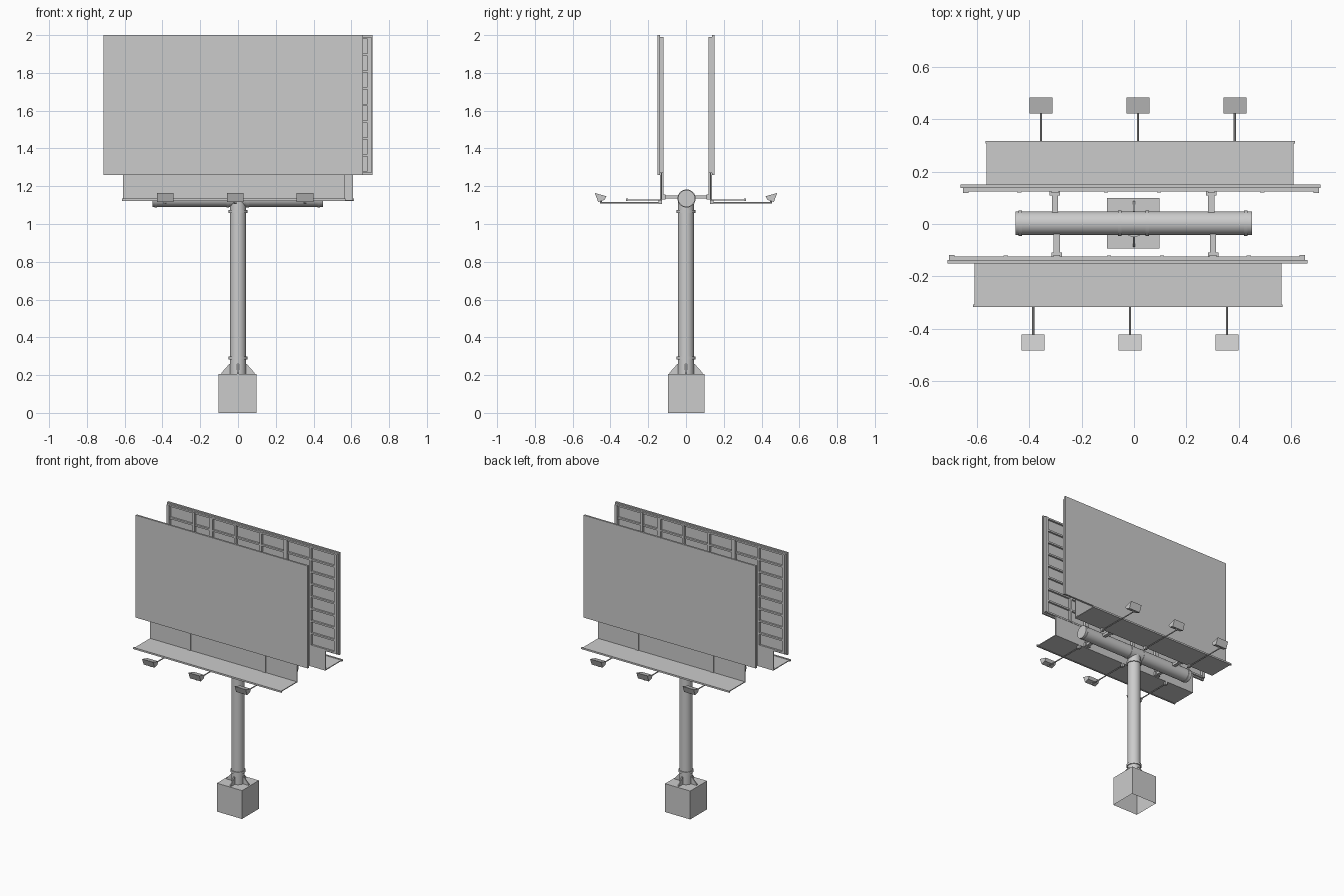
import bpy, bmesh, math
from mathutils import Matrix, Vector

cube = bpy.data.objects.get("Cube")
if cube:
    bpy.data.objects.remove(cube, do_unlink=True)

GREY = (0.6, 0.6, 0.6, 1)
mat = bpy.data.materials.new("light grey")
mat.use_nodes = True
mat.diffuse_color = GREY
mat.node_tree.nodes["Principled BSDF"].inputs["Base Color"].default_value = GREY


def finish(name, bm, turn=False, smooth=False):
    """Turn a bmesh into an object; turn swings it half way round z."""
    if turn:
        bm.transform(Matrix.Rotation(math.pi, 4, 'Z'))
    bmesh.ops.recalc_face_normals(bm, faces=bm.faces)
    mesh = bpy.data.meshes.new(name)
    bm.to_mesh(mesh)
    bm.free()
    mesh.materials.append(mat)
    ob = bpy.data.objects.new(name, mesh)
    bpy.context.collection.objects.link(ob)
    if smooth:
        bpy.ops.object.select_all(action='DESELECT')
        ob.select_set(True)
        bpy.context.view_layer.objects.active = ob
        bpy.ops.object.shade_smooth_by_angle(angle=math.radians(35))
    return ob


def box(bm, x0, x1, y0, y1, z0, z1):
    m = Matrix.Translation(((x0 + x1) / 2, (y0 + y1) / 2, (z0 + z1) / 2))
    m = m @ Matrix.Diagonal((x1 - x0, y1 - y0, z1 - z0, 1))
    return bmesh.ops.create_cube(bm, size=1, matrix=m)["verts"]


def rod(bm, a, b, r, sides=32):
    a, b = Vector(a), Vector(b)
    d = b - a
    m = Matrix.Translation((a + b) / 2) @ d.to_track_quat('Z', 'Y').to_matrix().to_4x4()
    bmesh.ops.create_cone(bm, cap_ends=True, segments=sides, radius1=r,
                          radius2=r, depth=d.length, matrix=m)


def prism(bm, profile, x0, x1):
    """Extrude a (y, z) profile along x."""
    face = bm.faces.new([bm.verts.new((x0, y, z)) for y, z in profile])
    out = bmesh.ops.extrude_face_region(bm, geom=[face])["geom"]
    verts = [v for v in out if isinstance(v, bmesh.types.BMVert)]
    bmesh.ops.translate(bm, verts=verts, vec=(x1 - x0, 0, 0))


# Footing block, hollow from below
bm = bmesh.new()
box(bm, -0.103, 0.098, -0.094, 0.099, 0, 0.205)
bm.faces.ensure_lookup_table()
bmesh.ops.delete(bm, geom=[min(bm.faces, key=lambda f: f.calc_center_median().z)],
                 context='FACES_ONLY')
finish("footing", bm)

# Post, cross pipe and their collars
PIPE_Z = 1.135
bm = bmesh.new()
rod(bm, (0, 0, 0.2), (0, 0, PIPE_Z), 0.043)
finish("post", bm, smooth=True)
bm = bmesh.new()
rod(bm, (-0.453, 0.003, PIPE_Z), (0.45, 0.003, PIPE_Z), 0.045)
finish("cross_pipe", bm, smooth=True)
bm = bmesh.new()
for z in (0.29, 1.065):
    rod(bm, (0, 0, z - 0.008), (0, 0, z + 0.008), 0.049)
for x in (-0.435, -0.055, 0.05, 0.427):
    rod(bm, (x - 0.007, 0.003, PIPE_Z), (x + 0.007, 0.003, PIPE_Z), 0.048)
finish("collars", bm, smooth=True)

# Triangular fins around the post foot
bm = bmesh.new()
for i in range(4):
    fin = bmesh.new()
    prism(fin, [(0.035, 0.2), (0.088, 0.2), (0.088, 0.212), (0.045, 0.26), (0.035, 0.26)],
          -0.004, 0.004)
    fin.transform(Matrix.Rotation(i * math.pi / 2, 4, 'Z'))
    tmp = bpy.data.meshes.new("fin_part")
    fin.to_mesh(tmp)
    fin.free()
    bm.from_mesh(tmp)
    bpy.data.meshes.remove(tmp)
finish("foot_fins", bm)

# Each side: the second is the first turned half way round
LEFT, RIGHT, LOW, HIGH = -0.713, 0.662, 1.26, 2.0
UPRIGHTS = (-0.295, 0.302)
for side, turn in (("front", False), ("back", True)):
    # Display panel
    bm = bmesh.new()
    box(bm, LEFT, RIGHT, -0.15, -0.137, LOW, HIGH)
    finish(side + "_panel", bm, turn)

    # Rim, ribs and rails on the inner face
    bm = bmesh.new()
    for x in (LEFT + 0.014, RIGHT - 0.022):
        box(bm, x - 0.007, x + 0.014, -0.138, -0.119, LOW + 0.01, HIGH - 0.01)
    for x in (-0.49, -0.095, 0.107, 0.438):
        box(bm, x - 0.008, x + 0.008, -0.138, -0.12, LOW + 0.01, HIGH - 0.01)
    for x in UPRIGHTS:
        box(bm, x - 0.013, x + 0.013, -0.138, -0.119, 1.13, HIGH - 0.01)
    for i in range(9):
        z = LOW + 0.015 + i * (HIGH - LOW - 0.03) / 8
        box(bm, LEFT + 0.015, RIGHT - 0.015, -0.138, -0.124, z - 0.006, z + 0.006)
    finish(side + "_frame", bm, turn)

    # Skirt and walkway shelf
    bm = bmesh.new()
    box(bm, -0.61, 0.563, -0.133, -0.126, 1.125, LOW + 0.01)
    finish(side + "_skirt", bm, turn)
    bm = bmesh.new()
    box(bm, -0.61, 0.563, -0.312, -0.126, 1.125, 1.131)
    box(bm, -0.615, 0.568, -0.318, -0.308, 1.123, 1.135)
    finish(side + "_shelf", bm, turn)

    # Arms joining the pipe to the uprights
    bm = bmesh.new()
    for x in UPRIGHTS:
        box(bm, x - 0.012, x + 0.012, -0.122, 0, 1.134, 1.152)
        box(bm, x - 0.02, x + 0.02, -0.126, -0.108, 1.13, 1.156)
    finish(side + "_arms", bm, turn)

    # Floodlights on thin rods
    lamps, rods = bmesh.new(), bmesh.new()
    for x in (-0.385, -0.015, 0.355):
        prism(lamps, [(-0.483, 1.164), (-0.422, 1.147), (-0.432, 1.127), (-0.465, 1.117)],
              x - 0.044, x + 0.044)
        rod(rods, (x, -0.13, 1.112), (x, -0.455, 1.112), 0.004, 8)
        rod(rods, (x, -0.45, 1.109), (x, -0.45, 1.13), 0.005, 8)
        box(rods, x - 0.009, x + 0.009, -0.145, -0.127, 1.105, 1.127)
    finish(side + "_floodlights", lamps, turn)
    finish(side + "_lamp_rods", rods, turn)
